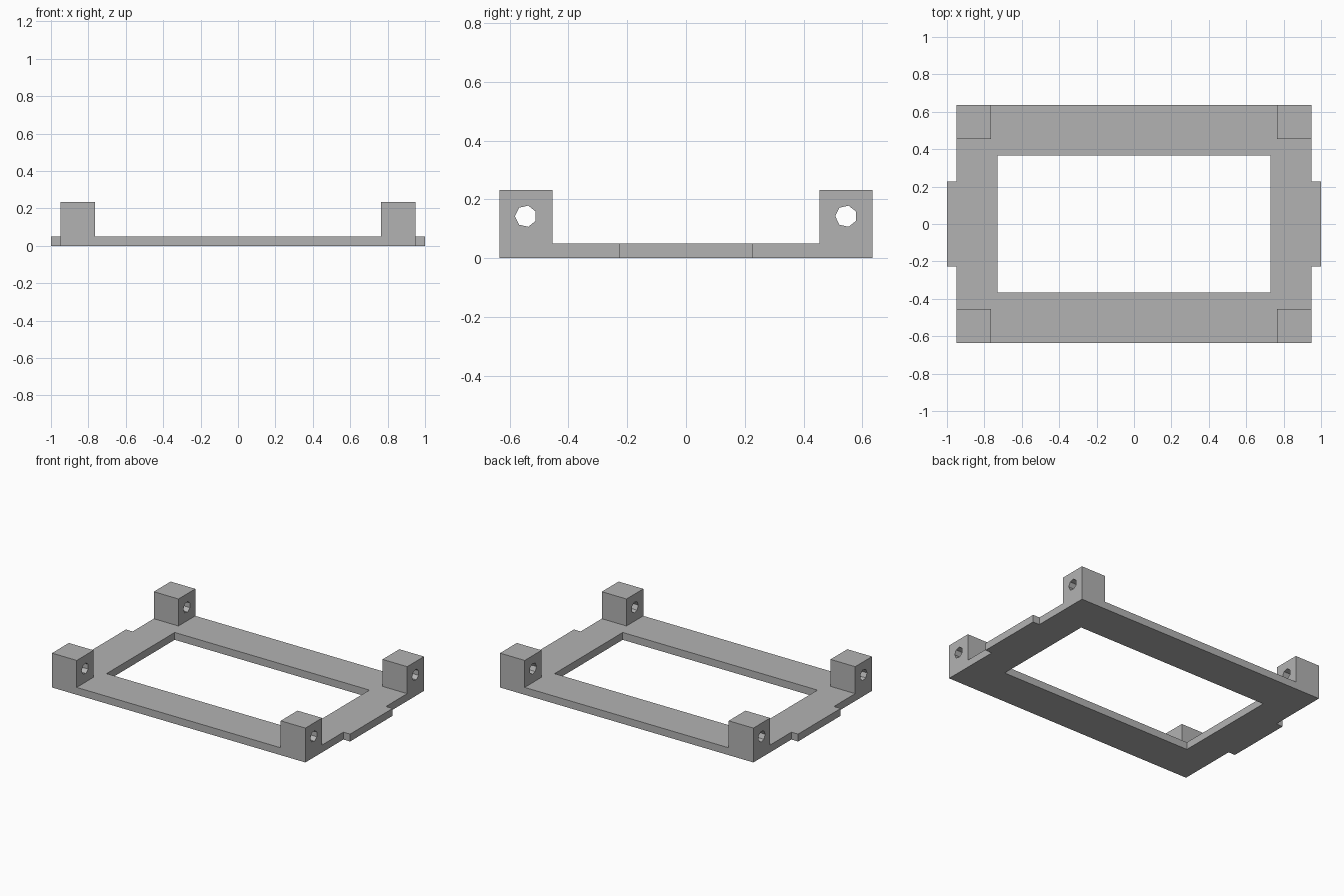
import bpy, bmesh
from math import cos, sin, pi
from mathutils import Matrix

cube = bpy.data.objects.get("Cube")
if cube:
    bpy.data.objects.remove(cube, do_unlink=True)

grey = bpy.data.materials.new("plain grey")
grey.use_nodes = True
colour = (0.45, 0.45, 0.45, 1)
grey.diffuse_color = colour
grey.node_tree.nodes["Principled BSDF"].inputs["Base Color"].default_value = colour

BASE, TOP = 0.05, 0.233          # plate thickness, post top
X, Y = 0.95, 0.635               # frame half size
POST_X, POST_Y = 0.765, 0.455    # inner edges of the posts
TAB_X, TAB_Y = 1.0, 0.228        # side tabs
OPEN_X, OPEN_Y = 0.73, 0.365     # central opening


def rectangle(x0, x1, y0, y1):
    return [(x0, y0), (x1, y0), (x1, y1), (x0, y1)]


def extruded(name, outlines, depth, matrix):
    """Solid from an outline and its holes, extruded from 0 to depth."""
    curve = bpy.data.curves.new(name + "_profile", "CURVE")
    curve.dimensions = "2D"
    curve.fill_mode = "BOTH"
    curve.extrude = depth / 2
    for points in outlines:
        spline = curve.splines.new("POLY")
        spline.points.add(len(points) - 1)
        for p, (u, v) in zip(spline.points, points):
            p.co = (u, v, 0, 1)
        spline.use_cyclic_u = True
    helper = bpy.data.objects.new(name + "_profile", curve)
    bpy.context.collection.objects.link(helper)
    bpy.context.view_layer.update()
    graph = bpy.context.evaluated_depsgraph_get()
    mesh = bpy.data.meshes.new_from_object(helper.evaluated_get(graph))
    bpy.data.objects.remove(helper, do_unlink=True)
    bpy.data.curves.remove(curve)

    # Weld caps to sides, flat shade and place
    bm = bmesh.new()
    bm.from_mesh(mesh)
    bmesh.ops.remove_doubles(bm, verts=bm.verts, dist=1e-5)
    bmesh.ops.transform(bm, verts=bm.verts,
                        matrix=matrix @ Matrix.Translation((0, 0, depth / 2)))
    bmesh.ops.recalc_face_normals(bm, faces=bm.faces)
    for f in bm.faces:
        f.smooth = False
        f.material_index = 0
    bm.to_mesh(mesh)
    bm.free()
    mesh.materials.clear()
    mesh.materials.append(grey)
    obj = bpy.data.objects.new(name, mesh)
    bpy.context.collection.objects.link(obj)
    return obj


# Flat frame with side tabs and a rectangular opening
half = [(X, -Y), (X, -TAB_Y), (TAB_X, -TAB_Y), (TAB_X, TAB_Y), (X, TAB_Y), (X, Y)]
outline = half + [(-x, -y) for x, y in half]
extruded("base_frame", [outline, rectangle(-OPEN_X, OPEN_X, -OPEN_Y, OPEN_Y)],
         BASE, Matrix.Identity(4))

# Corner posts, each with a seven-sided hole running sideways
for y_name, y0, y1 in (("front", -Y, -POST_Y), ("back", POST_Y, Y)):
    yc = (y0 + y1) / 2
    hole = [(yc - 0.037 * cos(2 * pi * i / 7), 0.143 + 0.037 * sin(2 * pi * i / 7))
            for i in range(7)]
    for x_name, x0 in (("right", -X), ("left", POST_X)):
        # Profile axes become world y and z; extrusion runs along x
        place = Matrix(((0, 0, 1, x0), (1, 0, 0, 0), (0, 1, 0, 0), (0, 0, 0, 1)))
        extruded(f"{y_name}_{x_name}_post",
                 [rectangle(y0, y1, BASE, TOP), hole], X - POST_X, place)
